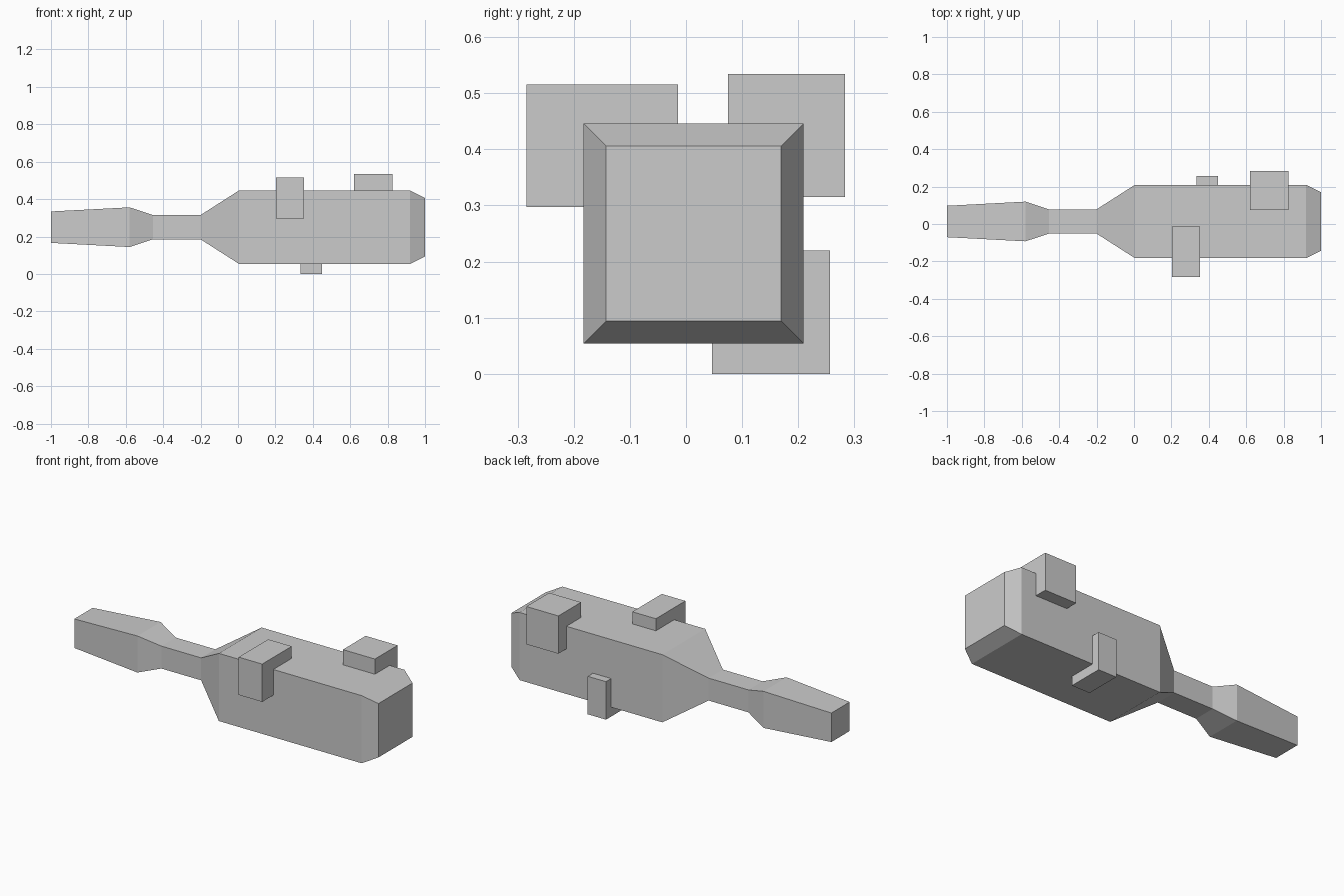
import bpy
import bmesh

if "Cube" in bpy.data.objects:
    bpy.data.objects.remove(bpy.data.objects["Cube"], do_unlink=True)

# Single light grey material
GREY = (0.6, 0.6, 0.6, 1.0)
grey = bpy.data.materials.new("light_grey")
grey.use_nodes = True
grey.diffuse_color = GREY
grey.node_tree.nodes["Principled BSDF"].inputs["Base Color"].default_value = GREY


def finish(name, bm):
    """Turn a bmesh into a flat-shaded object."""
    bmesh.ops.recalc_face_normals(bm, faces=bm.faces)
    mesh = bpy.data.meshes.new(name)
    bm.to_mesh(mesh)
    bm.free()
    mesh.materials.append(grey)
    obj = bpy.data.objects.new(name, mesh)
    bpy.context.collection.objects.link(obj)
    return obj


def square_loft(name, sections, cy, cz):
    """Skin square rings, given as (x, half width), along the x axis."""
    bm = bmesh.new()
    corners = [(-1, -1), (1, -1), (1, 1), (-1, 1)]
    rings = [[bm.verts.new((x, cy + a * h, cz + b * h)) for a, b in corners]
             for x, h in sections]
    for r0, r1 in zip(rings, rings[1:]):
        for i in range(4):
            j = (i + 1) % 4
            bm.faces.new((r0[i], r0[j], r1[j], r1[i]))
    bm.faces.new(rings[0])
    bm.faces.new(rings[-1])
    return finish(name, bm)


def block(name, low, high):
    """Box between two opposite corners."""
    bm = bmesh.new()
    bmesh.ops.create_cube(bm, size=1)
    for v in bm.verts:
        v.co = [lo if c < 0 else hi for c, lo, hi in zip(v.co, low, high)]
    return finish(name, bm)


# Handle, neck and head in one continuous square body
square_loft("body", [(-1.0, 0.084), (-0.58, 0.106), (-0.455, 0.065),
                     (-0.2, 0.065), (0.005, 0.196), (0.92, 0.196),
                     (1.0, 0.156)], 0.0135, 0.25)

# Blocks set into the edges of the head
block("front_top_block", (0.203, -0.284, 0.297), (0.354, -0.014, 0.516))
block("back_top_block", (0.62, 0.075, 0.315), (0.825, 0.283, 0.534))
block("back_bottom_block", (0.333, 0.046, 0.0), (0.45, 0.257, 0.22))
